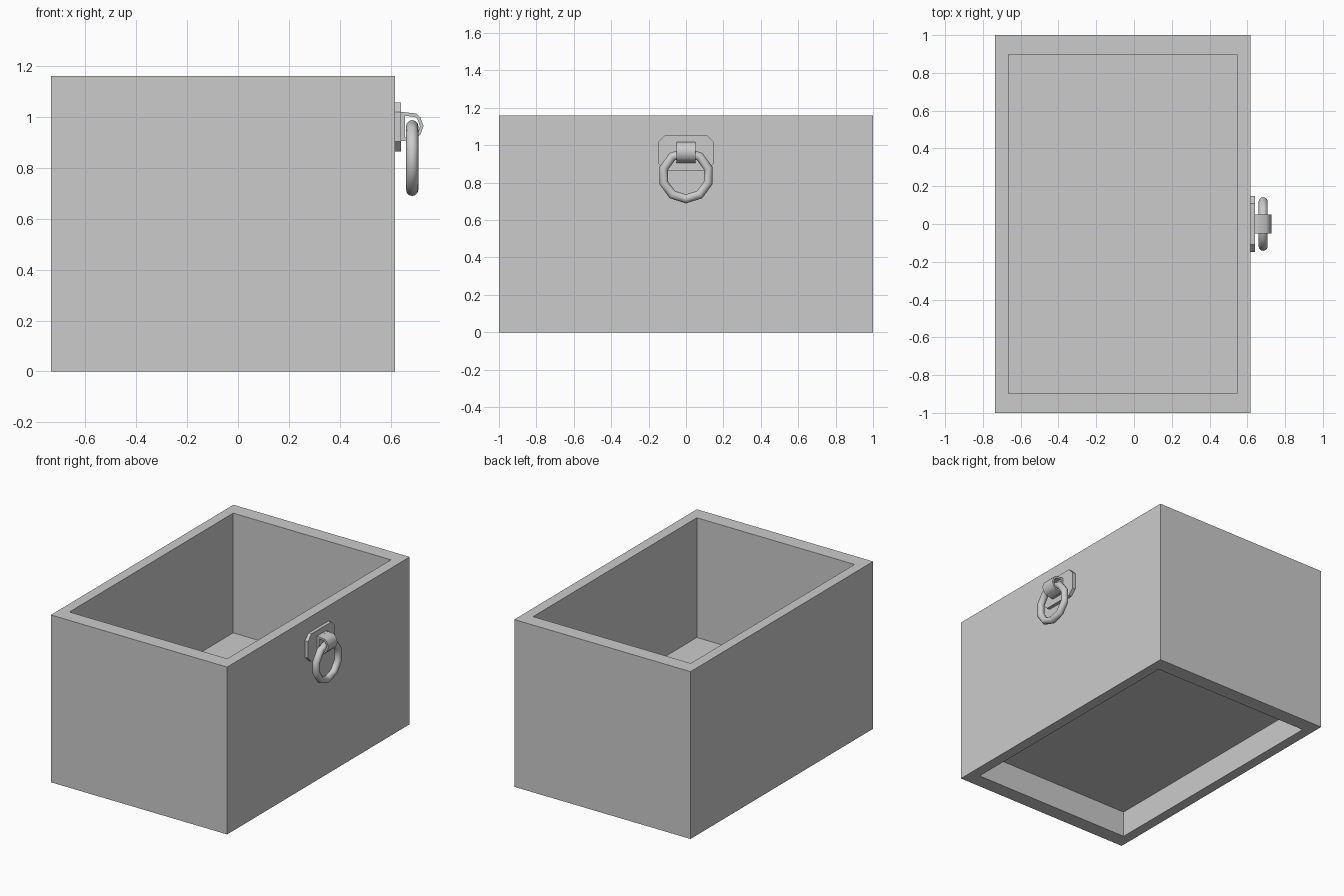
import bpy, bmesh, math
from mathutils import Vector

if "Cube" in bpy.data.objects:
    bpy.data.objects.remove(bpy.data.objects["Cube"])


def make_object(name, verts, faces, smooth=False):
    mesh = bpy.data.meshes.new(name)
    mesh.from_pydata(verts, [], faces)
    bm = bmesh.new()
    bm.from_mesh(mesh)
    bmesh.ops.recalc_face_normals(bm, faces=bm.faces)
    bm.to_mesh(mesh)
    bm.free()
    obj = bpy.data.objects.new(name, mesh)
    bpy.context.collection.objects.link(obj)
    if smooth:
        bpy.ops.object.select_all(action='DESELECT')
        obj.select_set(True)
        bpy.context.view_layer.objects.active = obj
        bpy.ops.object.shade_smooth_by_angle(angle=math.radians(50))
    return obj


def loft(name, rings, closed=False, smooth=False):
    """Skin equal-sized rings; cap the ends, or join last to first."""
    n, count = len(rings[0]), len(rings)
    verts = [p for ring in rings for p in ring]
    faces = [(i * n + j, i * n + (j + 1) % n,
              (i + 1) % count * n + (j + 1) % n, (i + 1) % count * n + j)
             for i in range(count if closed else count - 1) for j in range(n)]
    if not closed:
        faces += [tuple(range(n)), tuple(range((count - 1) * n, count * n))]
    return make_object(name, verts, faces, smooth)


def rect(x0, x1, y, z):
    return [(x0, -y, z), (x1, -y, z), (x1, y, z), (x0, y, z)]


X0, X1, TOP = -0.735, 0.617, 1.16
IX0, IX1, IY = -0.665, 0.545, 0.897
FLOOR_TOP, FLOOR_UNDER = 0.33, 0.18

# Drawer body: one skin running from the underside recess round to the inner floor
loft("drawer_box", [
    rect(IX0, IX1, IY, FLOOR_UNDER), rect(IX0, IX1, IY, 0),
    rect(X0, X1, 1, 0), rect(X0, X1, 1, TOP),
    rect(IX0, IX1, IY, TOP), rect(IX0, IX1, IY, FLOOR_TOP)])

# Octagonal backplate
PZ, HY, HZ, C = 0.96, 0.147, 0.096, 0.038
plate = [(sy * y, PZ + sz * z) for sy, sz, pts in (
    (1, 1, ((HY, HZ - C), (HY - C, HZ))), (-1, 1, ((HY - C, HZ), (HY, HZ - C))),
    (-1, -1, ((HY, HZ - C), (HY - C, HZ))), (1, -1, ((HY - C, HZ), (HY, HZ - C))))
    for y, z in pts]
loft("handle_backplate", [[(x, y, z) for y, z in plate] for x in (X1, 0.64)])

# Mounting block behind the strap
loft("strap_block", [rect(0.64, 0.656, 0.05, z) for z in (0.905, 1.018)])

# Curled strap holding the ring
outer = [(0.65, 1.018), (0.70, 1.013), (0.716, 0.998), (0.729, 0.963),
         (0.716, 0.930), (0.70, 0.915), (0.65, 0.905)]
inner = [(0.65, 0.918), (0.697, 0.927), (0.706, 0.938), (0.715, 0.963),
         (0.706, 0.988), (0.697, 0.999), (0.65, 1.005)]
n = len(outer)
stations = [[(x, -0.05, z), (x, 0.05, z), (u, 0.05, w), (u, -0.05, w)]
            for (x, z), (u, w) in zip(outer, reversed(inner))]
loft("ring_strap", stations, smooth=True)

# Ten-sided hanging ring
RX, RZ, MAJOR, MINOR, SEG, SIDES = 0.684, 0.838, 0.125, 0.024, 10, 12
rings = []
for i in range(SEG):
    a = 2 * math.pi * i / SEG
    ring = []
    for j in range(SIDES):
        b = 2 * math.pi * j / SIDES
        r = MAJOR + MINOR * math.cos(b)
        ring.append((RX + MINOR * math.sin(b), r * math.sin(a), RZ + r * math.cos(a)))
    rings.append(ring)
loft("pull_ring", rings, closed=True, smooth=True)
